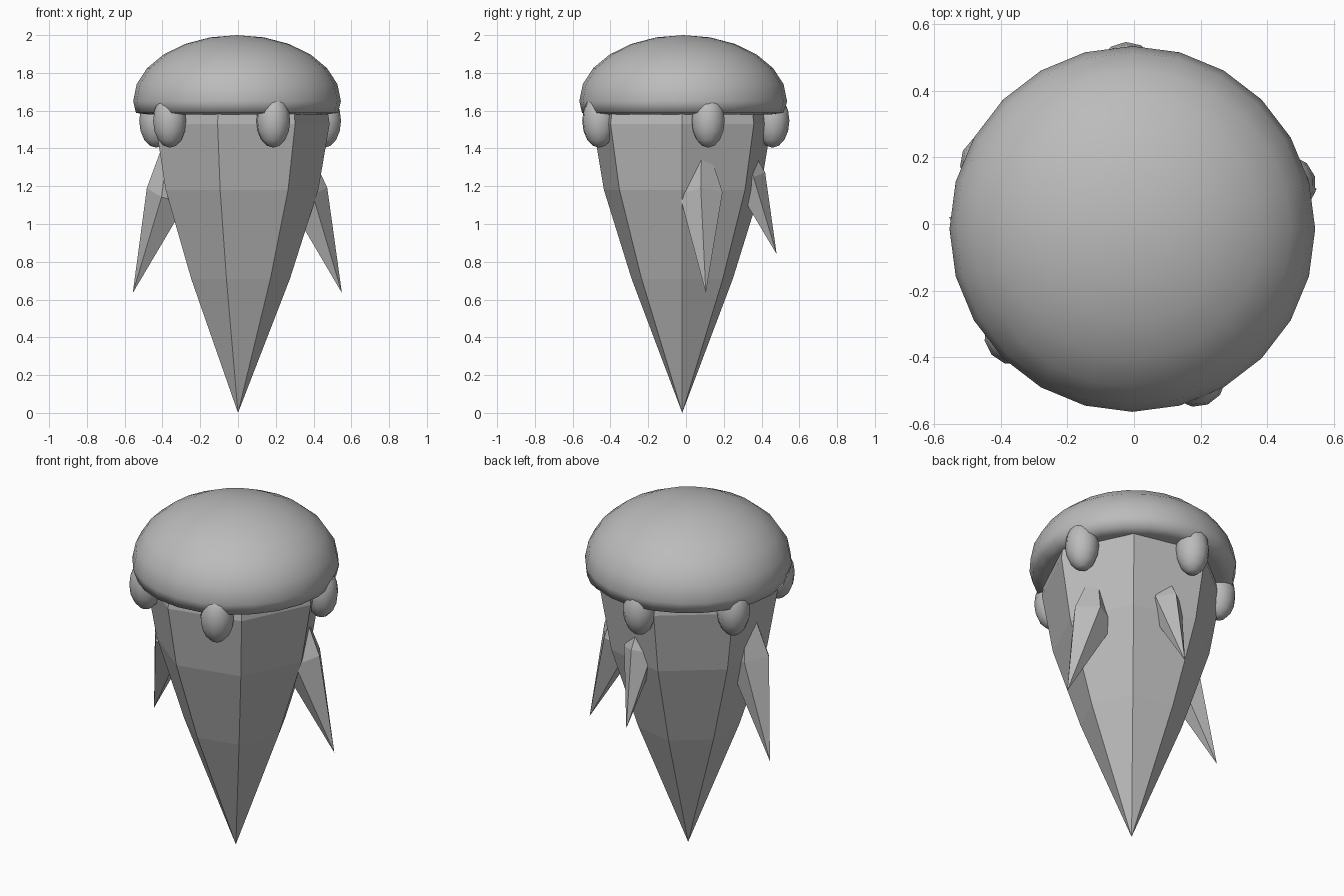
import bpy
import bmesh
from math import sin, cos, pi, radians
from mathutils import Vector

cube = bpy.data.objects.get("Cube")
if cube:
    bpy.data.objects.remove(cube, do_unlink=True)

grey = bpy.data.materials.new("plain grey")
grey.use_nodes = True
grey.diffuse_color = (0.5, 0.5, 0.5, 1)
grey.node_tree.nodes["Principled BSDF"].inputs["Base Color"].default_value = (0.5, 0.5, 0.5, 1)


def finish(name, bm, smooth):
    bmesh.ops.recalc_face_normals(bm, faces=bm.faces)
    mesh = bpy.data.meshes.new(name)
    for face in bm.faces:
        face.smooth = smooth
    bm.to_mesh(mesh)
    bm.free()
    mesh.materials.append(grey)
    obj = bpy.data.objects.new(name, mesh)
    bpy.context.collection.objects.link(obj)
    return obj


def loft(name, sections, sides, outward=Vector((1, 0, 0)), smooth=False):
    """Skin polygon sections (centre, radius, axis); radius 0 makes a point."""
    bm = bmesh.new()
    rings = []
    for centre, radius, axis in sections:
        if radius == 0:
            rings.append([bm.verts.new(centre)] * sides)
            continue
        axis = Vector(axis).normalized()
        u = (outward - axis * outward.dot(axis)).normalized()
        w = axis.cross(u)
        rings.append([bm.verts.new(Vector(centre) + radius * (u * cos(a) + w * sin(a)))
                      for a in (2 * pi * i / sides for i in range(sides))])
    for low, high in zip(rings, rings[1:]):
        for i in range(sides):
            j = (i + 1) % sides
            corners = dict.fromkeys((low[i], low[j], high[j], high[i]))
            bm.faces.new(list(corners))
    for ring in (rings[0], rings[-1]):
        if ring[0] is not ring[1]:
            bm.faces.new(ring)
    return finish(name, bm, smooth)


UP = (0, 0, 1)

# Seven-sided tapering body, point down
body = [(0, 0), (0.71, 0.275), (1.18, 0.425), (1.53, 0.485), (1.6, 0.475)]
loft("body", [((0, -0.02, z), r, UP) for z, r in body], 7)

# Smooth domed cap with a tucked-under rim
cap = [(1.58, 0), (1.58, 0.47), (1.588, 0.535)]
cap += [(1.65 + 0.35 * sin(radians(a)), 0.55 * cos(radians(a))) for a in range(0, 90, 15)]
cap.append((2.0, 0))
loft("cap", [((-0.005, -0.015, z), r, UP) for z, r in cap], 24, smooth=True)

# Egg-shaped knobs around the rim
for number, degrees in enumerate((16.7, 92.5, 155, 221, 293), 1):
    bm = bmesh.new()
    bmesh.ops.create_uvsphere(bm, u_segments=12, v_segments=8, radius=1)
    bmesh.ops.scale(bm, vec=(0.09, 0.09, 0.143), verts=bm.verts)
    angle = radians(degrees)
    knob = finish(f"rim_knob_{number}", bm, True)
    knob.location = (0.478 * cos(angle), -0.02 + 0.478 * sin(angle), 1.547)
    knob.rotation_euler.z = angle


# Five-sided thorns leaning out of the body, point down
def thorn(name, tip, middle, root, radius, outward):
    axis = Vector(middle) - Vector(tip)
    loft(name, [(tip, 0, axis), (middle, radius, axis), (root, 0, axis)], 5, Vector(outward))


thorn("left_thorn", (0.55, 0.105, 0.635), (0.36, 0.08, 1.15), (0.33, 0.085, 1.5), 0.12, (1, 0, 0))
thorn("right_thorn", (-0.557, 0.02, 0.635), (-0.37, -0.07, 1.15), (-0.35, -0.05, 1.55), 0.12, (-1, 0, 0))
thorn("back_thorn", (0.05, 0.48, 0.84), (0.06, 0.33, 1.24), (0.06, 0.29, 1.5), 0.095, (0, 1, 0))
